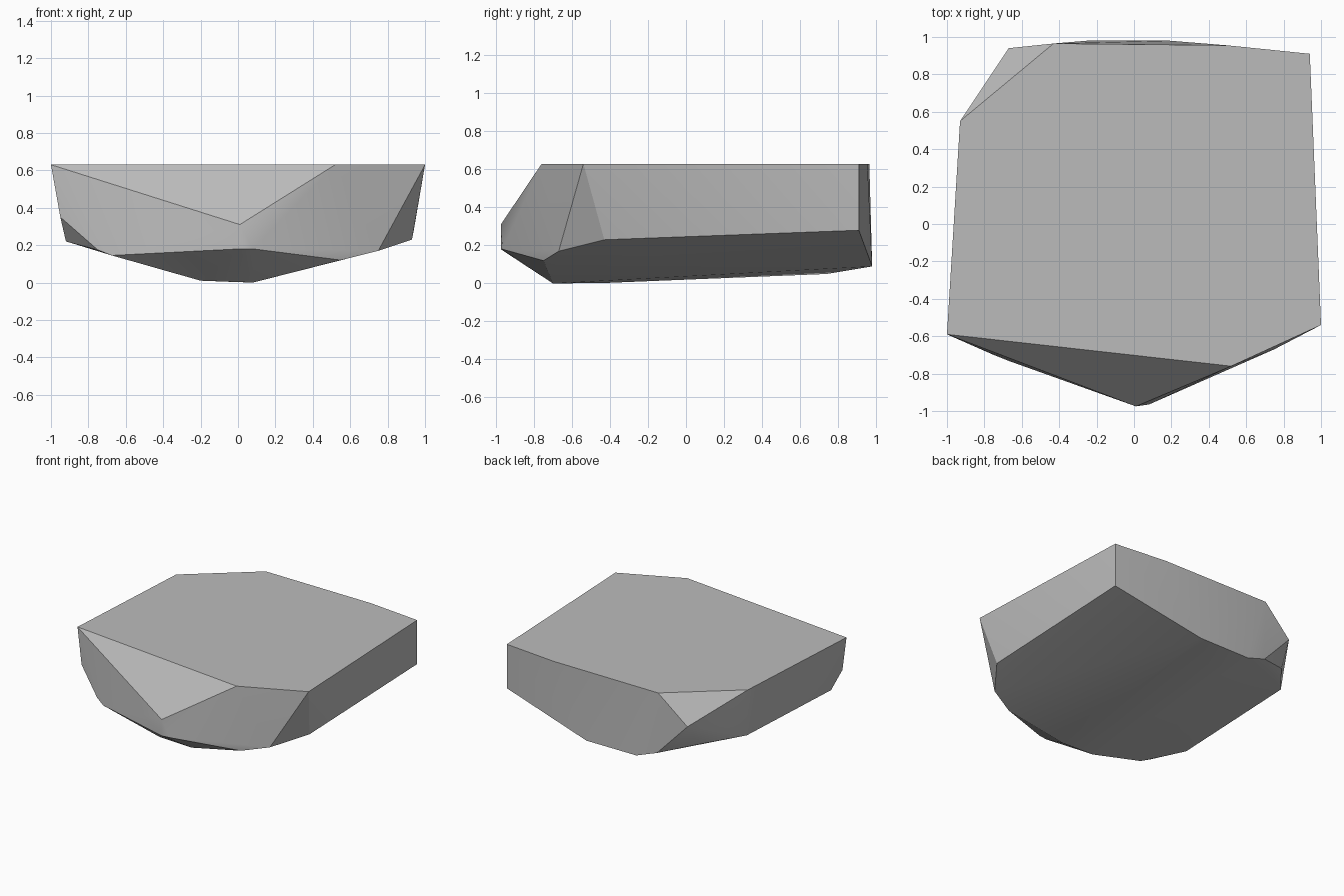
import bpy
import bmesh
import math

default_cube = bpy.data.objects.get("Cube")
if default_cube:
    bpy.data.objects.remove(default_cube, do_unlink=True)

TOP = 0.63

# Flat top outline
top_outline = [(-1, -.59), (.52, -.76), (1, -.54), (.94, .91),
               (.5, .955), (-.43, .965), (-.93, .55)]

# Nose at the front, and the chipped back corner
nose = [(.01, -.975, .31), (.01, -.975, .18), (.08, -.965, .18)]
chip = [(-.67, .94, .415)]

# Belt where the sides turn under
belt = [(.55, -.75, .12), (.75, -.67, .17), (.93, -.43, .23),
        (.94, .91, .28), (.19, .98, .09), (-.25, .98, .09),
        (-.42, .965, .15), (-.7, .82, .24), (-.92, .55, .265),
        (-.92, -.51, .22), (-.95, -.61, .35), (-.75, -.7, .175),
        (-.675, -.73, .145)]

# Shallow keel underneath
keel = [(.08, -.7, 0), (-.2, -.7, .01), (-.02, -.42, .003), (-.1, .74, .05)]


def make_material(name, colour):
    material = bpy.data.materials.new(name)
    material.use_nodes = True
    material.diffuse_color = colour
    shader = next(node for node in material.node_tree.nodes
                  if node.type == "BSDF_PRINCIPLED")
    shader.inputs["Base Color"].default_value = colour
    return material


def make_hull(name, points, material):
    """Wrap a tight faceted shell around the corner points."""
    mesh = bpy.data.meshes.new(name)
    bm = bmesh.new()
    for point in points:
        bm.verts.new(point)
    hull = bmesh.ops.convex_hull(bm, input=bm.verts[:])
    loose = {item for key in ("geom_interior", "geom_unused")
             for item in hull[key] if isinstance(item, bmesh.types.BMVert)}
    bmesh.ops.delete(bm, geom=list(loose), context="VERTS")
    bmesh.ops.dissolve_limit(bm, angle_limit=math.radians(1),
                             verts=bm.verts[:], edges=bm.edges[:])
    bmesh.ops.recalc_face_normals(bm, faces=bm.faces[:])
    bm.to_mesh(mesh)
    bm.free()
    mesh.materials.append(material)
    rock = bpy.data.objects.new(name, mesh)
    bpy.context.collection.objects.link(rock)
    return rock


# Rock body
stone = make_material("stone_grey", (.5, .5, .5, 1))
corners = [(x, y, TOP) for x, y in top_outline] + nose + chip + belt + keel
rock = make_hull("rock", corners, stone)

# Soften shallow edges, keep the main breaks sharp
bpy.ops.object.select_all(action="DESELECT")
rock.select_set(True)
bpy.context.view_layer.objects.active = rock
bpy.ops.object.shade_smooth_by_angle(angle=math.radians(30))
